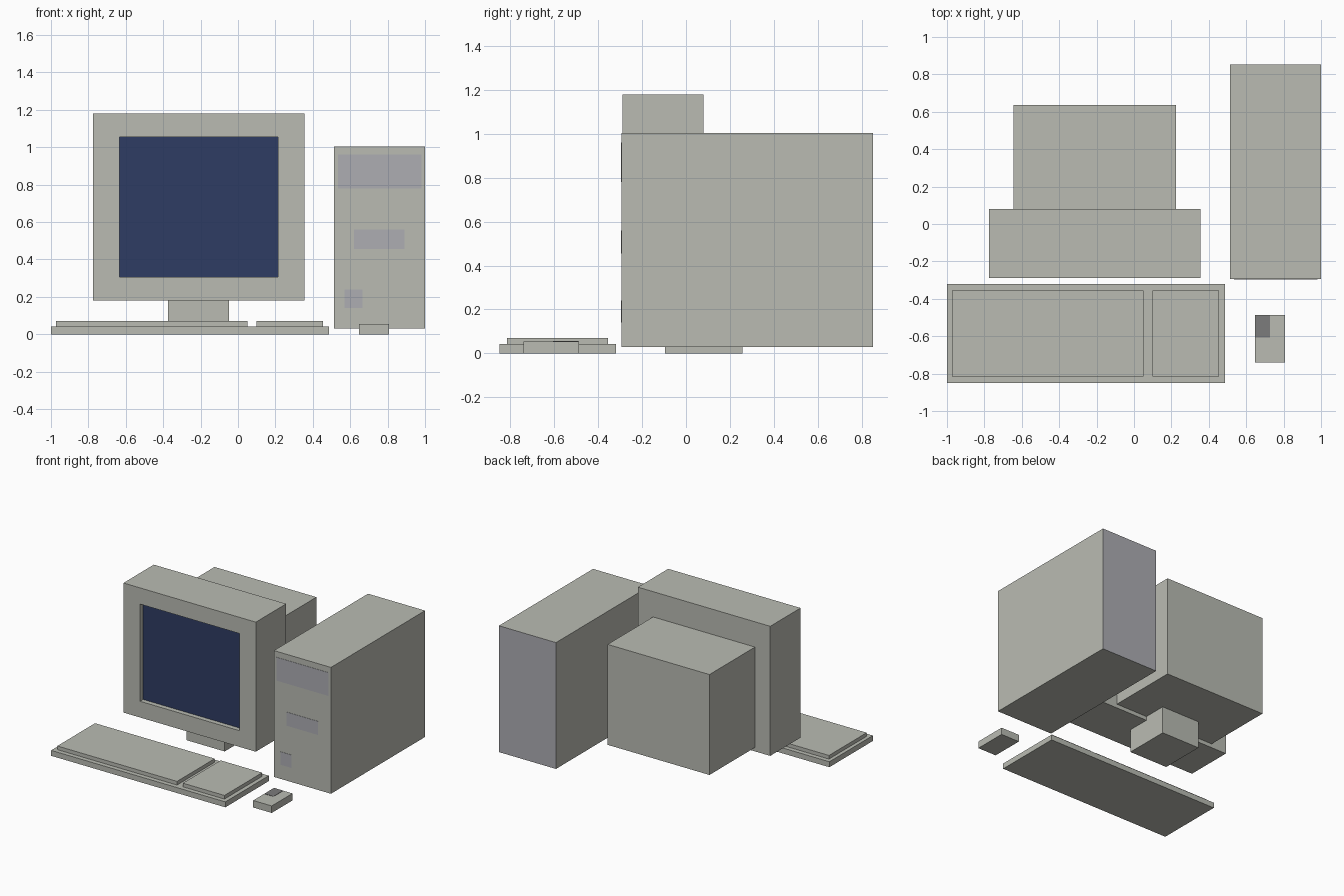
import bpy, bmesh
from mathutils import Vector

if "Cube" in bpy.data.objects:
    bpy.data.objects.remove(bpy.data.objects["Cube"])


def material(name, color):
    m = bpy.data.materials.new(name)
    m.diffuse_color = (*color, 1)
    m.use_nodes = True
    m.node_tree.nodes["Principled BSDF"].inputs["Base Color"].default_value = m.diffuse_color
    return m


NAVY = material("screen_blue", (0.028, 0.045, 0.125))
LAVENDER = material("panel_lavender", (0.42, 0.42, 0.45))
DARK = material("button_grey", (0.2, 0.2, 0.2))
GREY = material("case_grey", (0.49, 0.5, 0.45))


def box(name, x, y, z, mat=GREY, edit=None, extra=None):
    """Axis-aligned box from (min, max) ranges, with an optional bmesh edit."""
    bm = bmesh.new()
    bmesh.ops.create_cube(bm, size=1)
    for v in bm.verts:
        v.co = Vector([(r[0] + r[1]) / 2 + c * (r[1] - r[0])
                       for c, r in zip(v.co, (x, y, z))])
    bm.normal_update()
    if edit:
        edit(bm)
    me = bpy.data.meshes.new(name)
    bm.to_mesh(me)
    bm.free()
    for m in (mat, extra):
        if m:
            me.materials.append(m)
    ob = bpy.data.objects.new(name, me)
    bpy.context.collection.objects.link(ob)
    return ob


def facing(bm, sign):
    return next(f for f in bm.faces if f.normal.y * sign > 0.9)


def recess_screen(bm):
    face = facing(bm, -1)
    bmesh.ops.inset_region(bm, faces=[face], thickness=0.1)
    mid = face.calc_center_median()
    for v in face.verts:
        v.co.x = -0.633 if v.co.x < mid.x else 0.215
        v.co.z = 0.305 if v.co.z < mid.z else 1.055
    face = bmesh.ops.extrude_discrete_faces(bm, faces=[face])["faces"][0]
    bmesh.ops.translate(bm, verts=face.verts, vec=(0, 0.037, 0))
    face.material_index = 1


def colour_back(bm):
    facing(bm, 1).material_index = 1


# Monitor
box("monitor_bezel", (-0.775, 0.355), (-0.29, 0.08), (0.18, 1.18),
    edit=recess_screen, extra=NAVY)
box("monitor_back", (-0.645, 0.225), (0.08, 0.635), (0.21, 0.985))
box("monitor_stand", (-0.375, -0.047), (-0.095, 0.258), (0, 0.21))

# Tower with coloured back and front panels
box("tower_case", (0.513, 1.0), (-0.295, 0.853), (0.03, 1.005),
    edit=colour_back, extra=LAVENDER)
for name, x, z in (("drive_panel", (0.535, 0.98), (0.78, 0.96)),
                   ("floppy_panel", (0.62, 0.89), (0.455, 0.56)),
                   ("power_button", (0.57, 0.665), (0.14, 0.24))):
    box(name, x, (-0.297, -0.29), z, LAVENDER)

# Keyboard
box("keyboard_base", (-1.0, 0.487), (-0.85, -0.32), (0, 0.042))
for name, x in (("main_keys", (-0.972, 0.05)), ("number_keys", (0.1, 0.455))):
    box(name, x, (-0.815, -0.355), (0.042, 0.07))

# Mouse
box("mouse_body", (0.648, 0.806), (-0.74, -0.487), (0, 0.054))
box("mouse_button", (0.65, 0.728), (-0.606, -0.489), (0.05, 0.056), DARK)
